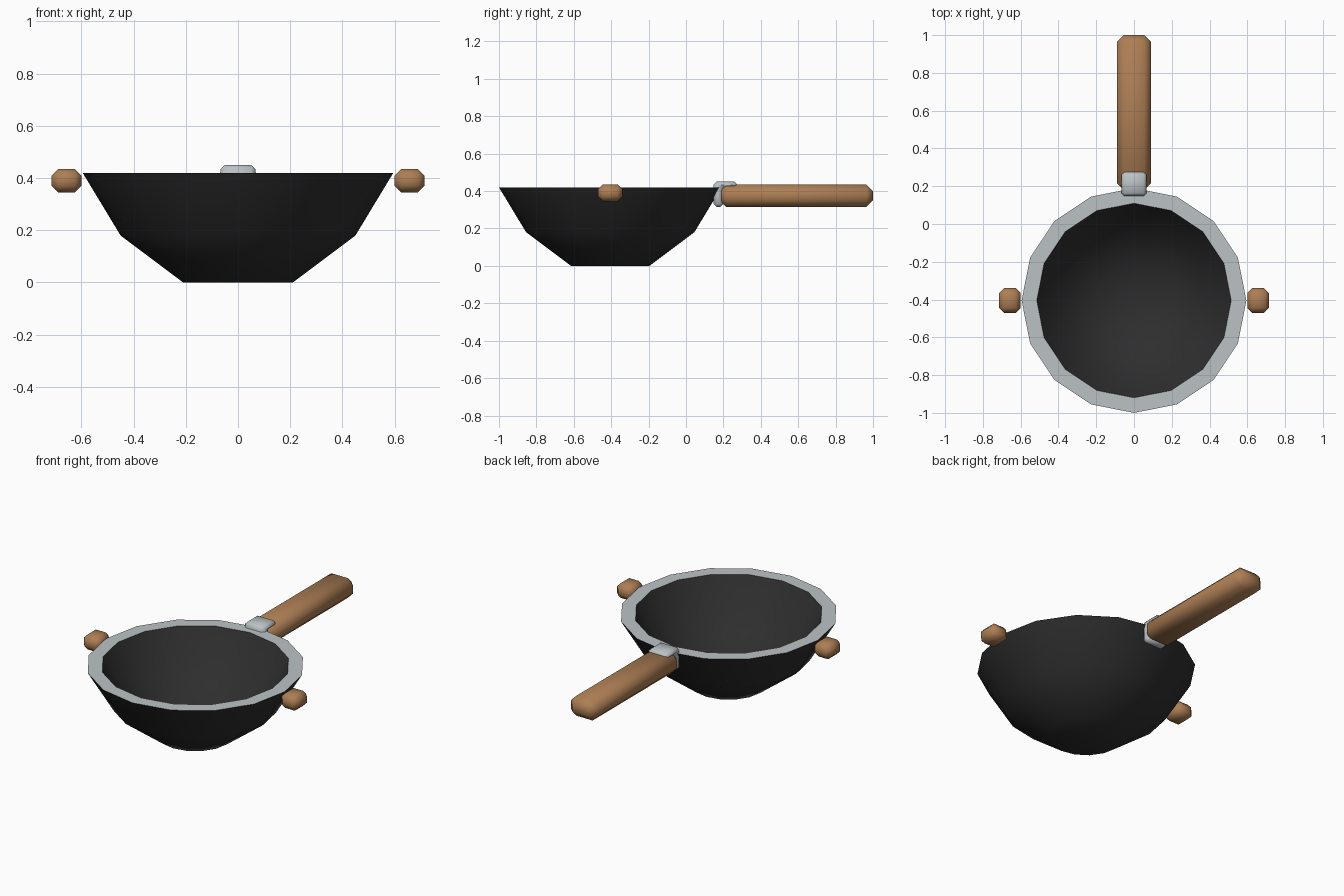
import bpy, bmesh, math
from mathutils import Vector

cube = bpy.data.objects.get("Cube")
if cube:
    bpy.data.objects.remove(cube, do_unlink=True)


def material(name, colour):
    m = bpy.data.materials.new(name)
    m.use_nodes = True
    m.diffuse_color = (*colour, 1)
    bsdf = next(n for n in m.node_tree.nodes if n.type == 'BSDF_PRINCIPLED')
    bsdf.inputs["Base Color"].default_value = (*colour, 1)
    return m


black = material("black_iron", (0.027, 0.027, 0.027))
steel = material("light_steel", (0.50, 0.54, 0.56))
wood = material("brown_wood", (0.42, 0.21, 0.09))


def finish(name, bm, mats, angle):
    bmesh.ops.recalc_face_normals(bm, faces=bm.faces)
    mesh = bpy.data.meshes.new(name)
    bm.to_mesh(mesh)
    bm.free()
    for m in mats:
        mesh.materials.append(m)
    ob = bpy.data.objects.new(name, mesh)
    bpy.context.collection.objects.link(ob)
    bpy.ops.object.select_all(action='DESELECT')
    ob.select_set(True)
    bpy.context.view_layer.objects.active = ob
    bpy.ops.object.shade_smooth_by_angle(angle=math.radians(angle))
    return ob


def chamfer(bm, width):
    bmesh.ops.bevel(bm, geom=bm.edges[:], offset=width, offset_type='OFFSET',
                    segments=1, profile=0.5, affect='EDGES')


def chamfered_box(name, low, high, width, mat):
    bm = bmesh.new()
    bmesh.ops.create_cube(bm, size=1)
    low, high = Vector(low), Vector(high)
    for v in bm.verts:
        v.co = (low + high) / 2 + v.co * (high - low)
    chamfer(bm, width)
    return finish(name, bm, [mat], 75)


# Bowl: closed wall profile lathed with 16 sides
SIDES, CENTRE_Y = 16, -0.405
profile = [(0.21, 0), (0.45, 0.18), (0.595, 0.42),
           (0.515, 0.42), (0.398, 0.227), (0.187, 0.069)]
bm = bmesh.new()
rings = []
for r, z in profile:
    turns = [2 * math.pi * i / SIDES for i in range(SIDES)]
    rings.append([bm.verts.new((r * math.cos(a), CENTRE_Y + r * math.sin(a), z))
                  for a in turns])
for k, (lower, upper) in enumerate(zip(rings, rings[1:])):
    for i in range(SIDES):
        j = (i + 1) % SIDES
        face = bm.faces.new((lower[i], lower[j], upper[j], upper[i]))
        face.material_index = 1 if k == 2 else 0  # flat steel rim
bm.faces.new(rings[0])
bm.faces.new(rings[-1])
finish("bowl", bm, [black, steel], 55)

# Long handle at the back
chamfered_box("long_handle", (-0.09, 0.18, 0.315), (0.09, 1.0, 0.435), 0.036, wood)

# Side knobs
for side, s in (("left", 1), ("right", -1)):
    x = sorted((s * 0.6, s * 0.715))
    chamfered_box(side + "_knob", (x[0], -0.47, 0.345), (x[1], -0.34, 0.435), 0.026, wood)

# Bent bracket joining the handle to the rim
bm = bmesh.new()
outline = [(0.148, 0.315), (0.2, 0.315), (0.2, 0.415),
           (0.275, 0.415), (0.275, 0.45), (0.148, 0.45)]
start = bm.faces.new([bm.verts.new((-0.067, y, z)) for y, z in outline])
extruded = bmesh.ops.extrude_face_region(bm, geom=[start])["geom"]
bmesh.ops.translate(bm, vec=(0.134, 0, 0),
                    verts=[g for g in extruded if isinstance(g, bmesh.types.BMVert)])
bmesh.ops.recalc_face_normals(bm, faces=bm.faces)
chamfer(bm, 0.016)
finish("handle_bracket", bm, [steel], 75)
